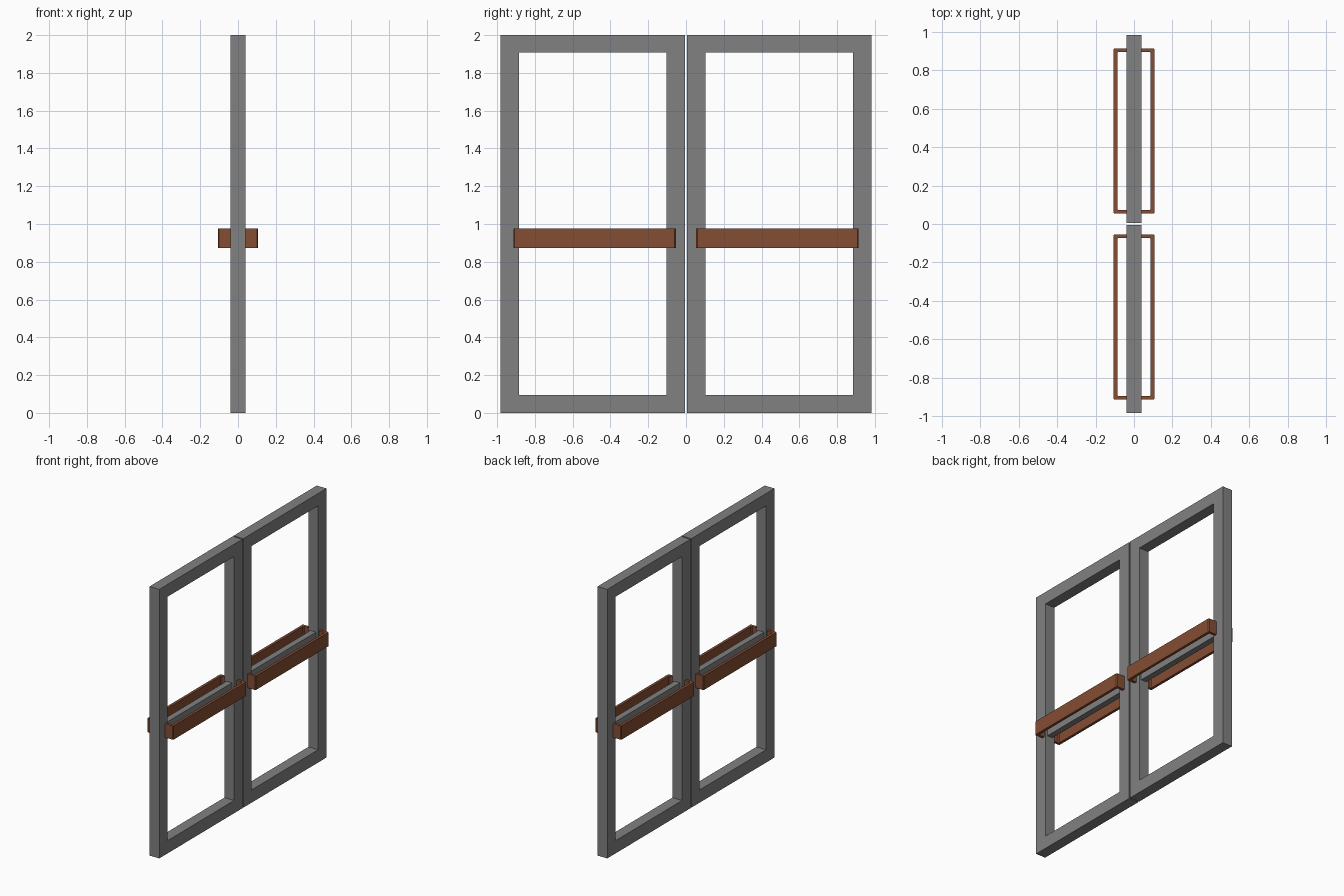
import bpy, bmesh

if "Cube" in bpy.data.objects:
    bpy.data.objects.remove(bpy.data.objects["Cube"])


def material(name, color):
    mat = bpy.data.materials.new(name)
    mat.diffuse_color = (*color, 1)
    mat.use_nodes = True
    mat.node_tree.nodes["Principled BSDF"].inputs["Base Color"].default_value = mat.diffuse_color
    return mat


brown = material("brown_wood", (0.23, 0.075, 0.033))
grey = material("dark_grey_metal", (0.22, 0.22, 0.22))


def finish(name, bm, mat):
    bmesh.ops.recalc_face_normals(bm, faces=bm.faces[:])
    mesh = bpy.data.meshes.new(name)
    bm.to_mesh(mesh)
    bm.free()
    mesh.materials.append(mat)
    obj = bpy.data.objects.new(name, mesh)
    bpy.context.collection.objects.link(obj)


def extrude(bm, vector):
    ext = bmesh.ops.extrude_face_region(bm, geom=bm.faces[:])
    verts = [v for v in ext["geom"] if isinstance(v, bmesh.types.BMVert)]
    bmesh.ops.translate(bm, verts=verts, vec=vector)


def door_frame(name, side):
    # rectangular ring in the y-z plane, extruded through the thickness
    def loop(y0, y1, z0, z1):
        return [bm.verts.new((-0.04, side * y, z))
                for y, z in ((y0, z0), (y1, z0), (y1, z1), (y0, z1))]
    bm = bmesh.new()
    outer = loop(0.005, 0.982, 0, 2)
    inner = loop(0.103, 0.884, 0.095, 1.908)
    for i in range(4):
        j = (i + 1) % 4
        bm.faces.new((outer[i], outer[j], inner[j], inner[i]))
    extrude(bm, (0.08, 0, 0))
    finish(name, bm, grey)


def middle_rail(name, side):
    bm = bmesh.new()
    bmesh.ops.create_cube(bm, size=1)
    for v in bm.verts:
        v.co.x *= 0.045
        v.co.y = side * 0.4935 + v.co.y * 0.781
        v.co.z = 0.925 + v.co.z * 0.08
    finish(name, bm, grey)


def push_bar(name, side, face):
    # flat U-shaped bar with chamfered corners, ends meeting the frame
    def u_path(y0, y1, x, c):
        return [(0.04, y0), (x - c, y0), (x, y0 + c),
                (x, y1 - c), (x - c, y1), (0.04, y1)]
    bm = bmesh.new()
    pts = u_path(0.054, 0.914, 0.107, 0.006)
    pts += u_path(0.073, 0.895, 0.087, 0.006)[::-1]
    bm.faces.new([bm.verts.new((face * x, side * y, 0.873)) for x, y in pts])
    extrude(bm, (0, 0, 0.103))
    finish(name, bm, brown)


# two mirrored doors, each with a bar on both faces
for label, side in (("near", -1), ("far", 1)):
    door_frame(label + "_door_frame", side)
    middle_rail(label + "_middle_rail", side)
    for face_label, face in (("left", -1), ("right", 1)):
        push_bar(f"{label}_{face_label}_push_bar", side, face)
